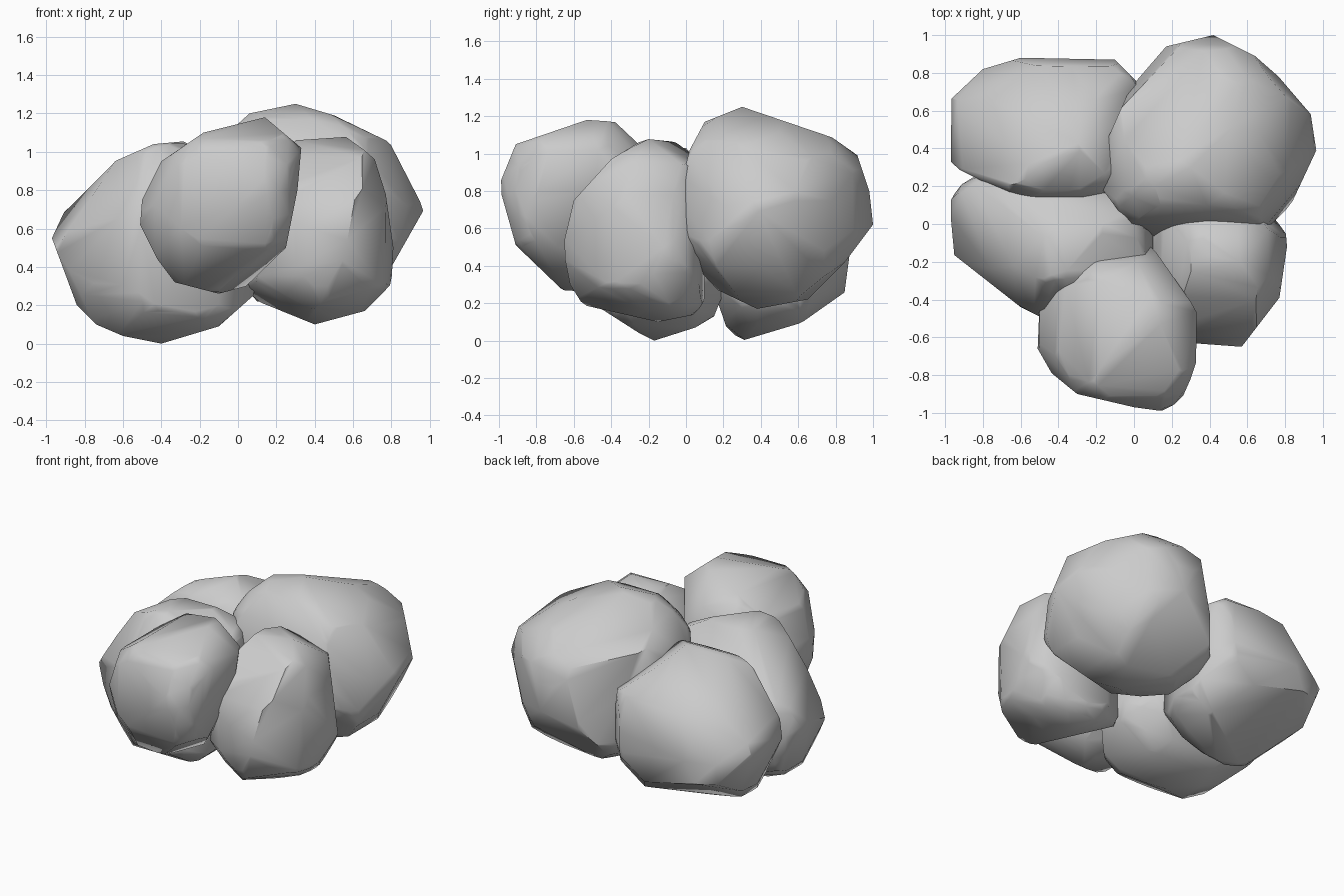
import bpy, bmesh
from math import sqrt, sin, cos, radians
from mathutils import Vector
from mathutils.geometry import convex_hull_2d

if "Cube" in bpy.data.objects:
    bpy.data.objects.remove(bpy.data.objects["Cube"])

BULGE = 1.13  # size of the rounded blank relative to the best-fit ellipsoid
CENTRE = Vector((0, 0, .62))
X, Y, Z = Vector((1, 0, 0)), Vector((0, 1, 0)), Vector((0, 0, 1))


def slanted(right_angle, tilt):
    """Right and up axes of a view at an angle."""
    a, t = radians(right_angle), radians(tilt)
    right = Vector((cos(a), sin(a), 0))
    return right, Z * cos(t) + Z.cross(right) * sin(t)


FRONT_RIGHT = slanted(35, 30)
BACK_LEFT = slanted(215, 30)
BACK_BELOW = slanted(140, -30)


def moments(loop):
    """Centroid and area covariance of a convex outline."""
    area, first, second = 0, Vector((0, 0)), [0, 0, 0]
    for q, r in zip(loop[1:], loop[2:]):
        p = loop[0]
        w = abs((q - p).cross(r - p)) / 2
        s = p + q + r
        area += w
        first += w * s / 3
        for k, (i, j) in enumerate(((0, 0), (1, 1), (0, 1))):
            second[k] += w / 12 * (p[i] * p[j] + q[i] * q[j] + r[i] * r[j] + s[i] * s[j])
    c = first / area
    return c, [second[0] / area - c.x ** 2, second[1] / area - c.y ** 2,
               second[2] / area - c.x * c.y]


def hull_loop(outline):
    pts = [Vector(p) for p in outline]
    return [pts[i] for i in convex_hull_2d(pts)]


def boulder(name, front, side, top, *extra):
    """Carve a tilted ellipsoid with planes along its outlines.
    Extra outlines are (view, points) with points in hundredths from CENTRE."""
    views = []
    mid, cov = Vector((0, 0, 0)), [[0] * 3 for _ in range(3)]
    for outline, a, b in ((front, 0, 2), (side, 1, 2), (top, 0, 1)):
        loop = hull_loop(outline)
        c, (va, vb, vab) = moments(loop)
        views.append((loop, (X, Y, Z)[a], (X, Y, Z)[b], Vector((0, 0, 0))))
        mid[a] += c.x / 2
        mid[b] += c.y / 2
        cov[a][a] += 2 * va
        cov[b][b] += 2 * vb
        cov[a][b] = cov[b][a] = 4 * vab
    for (right, up), outline in extra:
        views.append((hull_loop([(p[0] / 100, p[1] / 100) for p in outline]), right, up, CENTRE))

    # Square root of the ellipsoid matrix turns a sphere into the blank
    l00 = sqrt(cov[0][0])
    l10, l20 = cov[1][0] / l00, cov[2][0] / l00
    l11 = sqrt(cov[1][1] - l10 ** 2)
    l21 = (cov[2][1] - l20 * l10) / l11
    l22 = sqrt(max(cov[2][2] - l20 ** 2 - l21 ** 2, .02))
    bm = bmesh.new()
    bmesh.ops.create_icosphere(bm, subdivisions=3, radius=BULGE)
    for v in bm.verts:
        x, y, z = v.co
        v.co = mid + Vector((l00 * x, l10 * x + l11 * y, l20 * x + l21 * y + l22 * z))

    for loop, right, up, origin in views:
        c = sum(loop, Vector((0, 0))) / len(loop)
        for p, q in zip(loop, loop[1:] + loop[:1]):
            n = Vector((q.y - p.y, p.x - q.x))
            if n.dot(c - p) > 0:
                n = -n
            bmesh.ops.bisect_plane(bm, geom=bm.verts[:] + bm.edges[:] + bm.faces[:], dist=1e-5,
                                   plane_co=origin + right * p.x + up * p.y,
                                   plane_no=right * n.x + up * n.y, clear_outer=True)
            bmesh.ops.holes_fill(bm, edges=bm.edges[:], sides=0)

    # Simplify into a clean chunky hull
    bmesh.ops.remove_doubles(bm, verts=bm.verts[:], dist=0.025)
    points = [v.co.copy() for v in bm.verts]
    bm.free()
    bm = bmesh.new()
    for p in points:
        bm.verts.new(p)
    bmesh.ops.convex_hull(bm, input=bm.verts[:])
    bmesh.ops.delete(bm, geom=[v for v in bm.verts if not v.link_faces], context='VERTS')
    bmesh.ops.recalc_face_normals(bm, faces=bm.faces[:])
    for f in bm.faces:
        f.smooth = True
    for e in bm.edges:
        e.smooth = e.calc_face_angle(0) < 0.9
    mesh = bpy.data.meshes.new(name)
    bm.to_mesh(mesh)
    bm.free()
    bpy.context.collection.objects.link(bpy.data.objects.new(name, mesh))


# Largest boulder, back right
boulder("large_back_boulder",
        [(.06, 1.2), (.3, 1.25), (.5, 1.19), (.79, 1.05), (.97, .7), (.8, .4), (.66, .25),
         (.45, .17), (.1, .22), (-.15, .5), (-.18, .85), (-.05, 1.1)],
        [(.3, 1.25), (.1, 1.17), (.02, 1.02), (-.08, .65), (.03, .42), (.17, .27), (.38, .17),
         (.65, .22), (.85, .42), (1, .62), (.98, .8), (.9, 1.04), (.8, 1.08)],
        [(.42, 1), (.17, .94), (-.02, .72), (-.14, .45), (-.18, .2), (0, -.04), (.17, -.08),
         (.72, -.01), (.83, .1), (.97, .4), (.95, .57), (.8, .75), (.64, .89)],
        (FRONT_RIGHT, [(-4, 42), (1, 50), (20, 61), (83, 59), (93, 53), (103, 44), (110, 8),
                       (77, -44), (60, -44), (-5, -18)]),
        (BACK_LEFT, [(-110, 14), (-105, 33), (-89, 48), (-49, 57), (-10, 49), (6, 25),
                     (-103, -21), (-97, -35), (-54, -56), (9, -43)]),
        (BACK_BELOW, [(7, 88), (29, 83), (42, 71), (51, 17), (45, 4), (32, -13), (4, -15),
                      (-15, -13), (-50, 11), (-57, 20), (-54, 45), (-42, 73), (-18, 83)]))

# The two left boulders share one front outline
left_front = [(-.97, .55), (-.9, .7), (-.69, .93), (-.44, 1.04), (-.22, 1.06), (.05, .92),
              (.13, .6), (.08, .25), (-.1, .09), (-.4, 0), (-.6, .04), (-.74, .1), (-.84, .2)]
boulder("left_back_boulder", left_front,
        [(.3, 0), (.22, .06), (.12, .35), (.08, .75), (.18, .95), (.4, 1.06), (.65, 1.03),
         (.83, .85), (.88, .5), (.84, .2), (.6, .09)],
        [(-.97, .31), (-.97, .66), (-.8, .82), (-.6, .88), (-.1, .87), (.02, .75),
         (.05, .45), (-.1, .16), (-.45, .1), (-.75, .2)],
        (BACK_LEFT, [(-20, 19), (20, 21), (37, 8), (63, -43), (45, -75), (35, -81), (-26, -74),
                     (-41, -58), (-46, -40), (-43, -14), (-29, 5)]),
        (BACK_BELOW, [(64, 49), (89, 38), (117, -10), (103, -42), (73, -61), (57, -62),
                      (29, -40), (10, -14), (16, 33)]),
        (FRONT_RIGHT, [(-71, 36), (-46, 46), (-27, 61), (6, 64), (21, 61), (58, 45),
                       (52, -49), (-93, -49), (-100, 8)]))
boulder("left_middle_boulder", left_front,
        [(-.17, 0), (-.25, .04), (-.5, .2), (-.54, .4), (-.45, .8), (-.28, 1.05), (0, 1.03),
         (.2, .82), (.3, .5), (.15, .13), (.05, .07)],
        [(-.97, -.15), (-.97, .2), (-.77, .3), (-.2, .3), (.1, .1), (.1, -.2), (-.1, -.4),
         (-.5, -.49), (-.6, -.44), (-.8, -.25)],
        (BACK_LEFT, [(3, 31), (50, 38), (59, 30), (75, 3), (89, -29), (72, -60), (62, -65),
                     (-29, -68), (-29, 8)]),
        (FRONT_RIGHT, [(-89, 8), (-76, 25), (-65, 38), (-43, 46), (-21, 48), (1, 36),
                       (14, -55), (-55, -62), (-80, -18)]))

# Raised boulder at the front
boulder("front_boulder",
        [(-.5, .75), (-.4, .95), (-.18, 1.1), (.14, 1.18), (.33, 1.02), (.31, .8), (.25, .5),
         (.12, .32), (-.1, .26), (-.33, .32), (-.42, .44), (-.51, .62)],
        [(-1, .83), (-.91, 1.05), (-.53, 1.18), (-.38, 1.17), (-.2, 1), (-.1, .7), (-.25, .4),
         (-.5, .26), (-.66, .27), (-.91, .51)],
        [(.22, -1), (0, -.97), (-.3, -.9), (-.43, -.8), (-.51, -.66), (-.5, -.42), (-.23, -.18),
         (.07, -.08), (.2, -.15), (.35, -.5), (.34, -.7), (.3, -.82)],
        (FRONT_RIGHT, [(-81, -11), (-74, 9), (-59, 28), (-27, 37), (-19, 35), (1, 11),
                       (-2, -12), (-19, -46), (-46, -54), (-62, -49), (-76, -30)]))

# Upright boulder at the front right
boulder("right_boulder",
        [(.6, 1.08), (.3, 1.06), (.14, .8), (.02, .5), (.03, .25), (.4, .1), (.66, .17),
         (.8, .31), (.81, .5), (.77, .78), (.7, 1)],
        [(-.22, 1.08), (-.4, .97), (-.6, .75), (-.66, .5), (-.62, .3), (-.55, .19), (-.15, .1),
         (.1, .15), (.2, .35), (.06, .95), (-.02, 1.07)],
        [(.57, -.65), (.3, -.63), (.1, -.45), (.02, -.1), (.3, .1), (.65, .07), (.8, 0),
         (.81, -.12), (.77, -.39)],
        (FRONT_RIGHT, [(20, 29), (56, 14), (60, -18), (63, -42), (50, -62), (39, -67),
                       (3, -71), (-8, -59), (-18, -44), (-11, -11), (-1, 8)]),
        (BACK_BELOW, [(-56, 50), (-72, 42), (-86, 14), (-86, -11), (-83, -25), (-69, -47),
                      (-9, -33), (0, -21), (0, 45)]))
